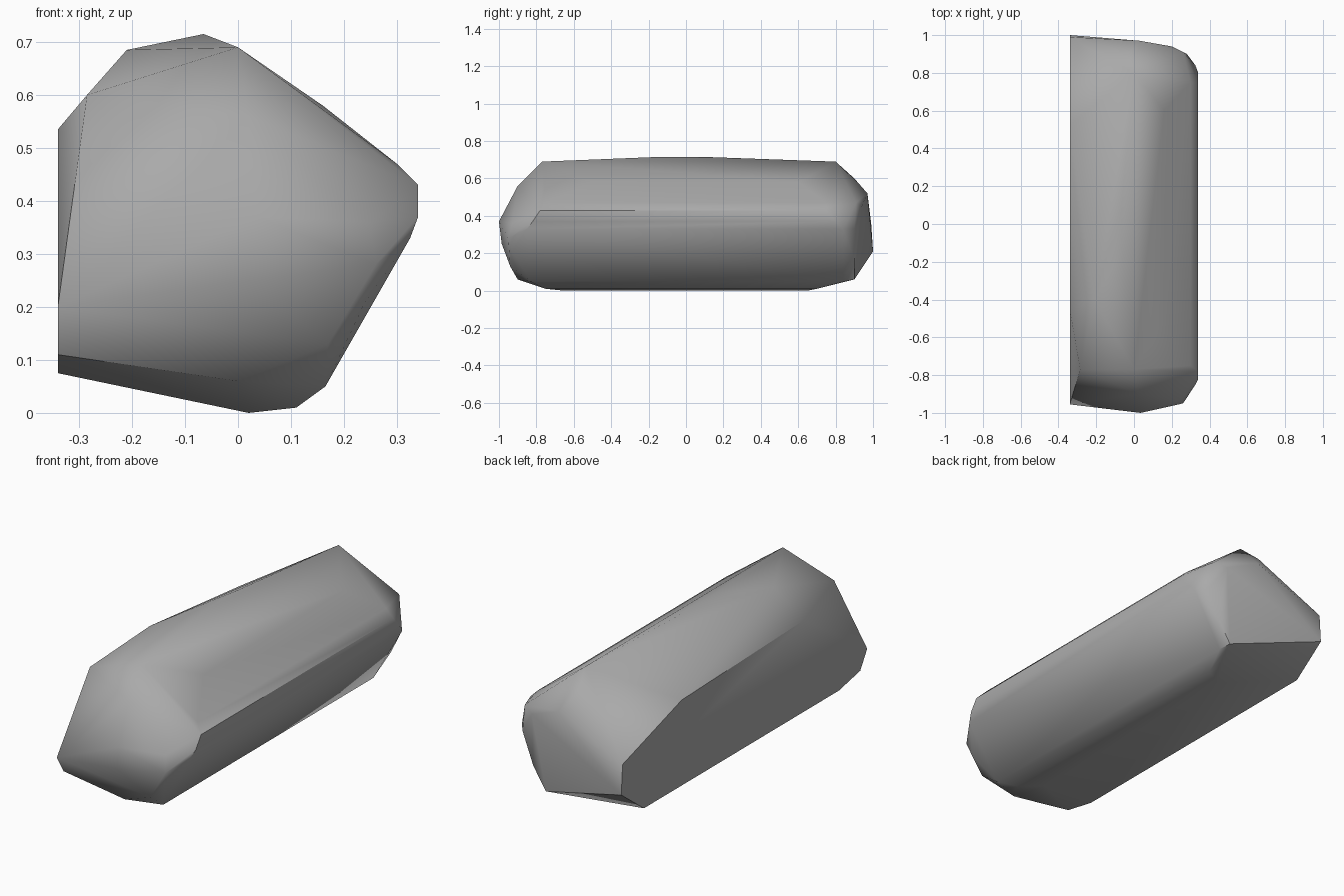
import bpy
import bmesh
import math

default_cube = bpy.data.objects.get("Cube")
if default_cube:
    bpy.data.objects.remove(default_cube, do_unlink=True)


def make_material(name, colour):
    material = bpy.data.materials.new(name)
    material.use_nodes = True
    material.diffuse_color = colour
    shader = material.node_tree.nodes.get("Principled BSDF")
    shader.inputs["Base Color"].default_value = colour
    shader.inputs["Roughness"].default_value = 0.9
    return material


# Long edges running front to back: x, z, front end, back end
long_edges = [
    (-.065, .715, -.15, .1),
    (0, .69, -.77, .8),
    (.16, .58, -.5, .6),
    (.3, .47, -.75, .75),
    (.34, .43, -.78, .75),
    (.34, .37, -.82, .8),
    (.325, .33, -.85, .84),
    (.165, .05, -.83, .84),
    (.11, .01, -.75, .7),
    (.02, 0, -.65, .65),
    (-.34, .075, -.73, .82),
]

# Corners of the blunt front end
front_corners = [
    (-.285, -.77, .6), (-.34, -.955, .2), (-.34, -.9, .11),
    (.035, -1, .37), (.25, -.93, .36), (.26, -.95, .28),
    (.24, -.93, .21), (.17, -.94, .13), (0, -.9, .06),
    (.02, -.985, .25), (.02, -.9, .56),
]

# Corners of the rounded back end
back_corners = [
    (-.34, .99, .36), (-.34, 1, .21), (-.15, .97, .45),
    (-.03, .9, .6), (.03, .97, .52), (.2, .94, .45),
    (.26, .91, .47), (.28, .9, .33), (.22, .9, .17), (.15, .9, .06),
]

# Shoulder above the flat side
shoulder_corners = [(-.21, -.4, .685), (-.34, -.45, .535), (-.34, .52, .505)]


def build_stone(name, corners, material):
    """Wrap the corners in a closed faceted skin."""
    mesh = bpy.data.meshes.new(name)
    bm = bmesh.new()
    for corner in corners:
        bm.verts.new(corner)
    bmesh.ops.convex_hull(bm, input=list(bm.verts), use_existing_faces=False)
    loose = [vert for vert in bm.verts if not vert.link_faces]
    bmesh.ops.delete(bm, geom=loose, context="VERTS")
    bmesh.ops.recalc_face_normals(bm, faces=list(bm.faces))
    bm.to_mesh(mesh)
    bm.free()
    mesh.materials.append(material)
    stone = bpy.data.objects.new(name, mesh)
    bpy.context.collection.objects.link(stone)
    return stone


corners = front_corners + back_corners + shoulder_corners
for x, z, front, back in long_edges:
    corners += [(x, front, z), (x, back, z)]

grey = make_material("stone grey", (.4, .4, .4, 1))
stone = build_stone("stone_block", corners, grey)

# Soft shading with the strong creases kept
bpy.ops.object.select_all(action="DESELECT")
stone.select_set(True)
bpy.context.view_layer.objects.active = stone
bpy.ops.object.shade_smooth_by_angle(angle=math.radians(40))
